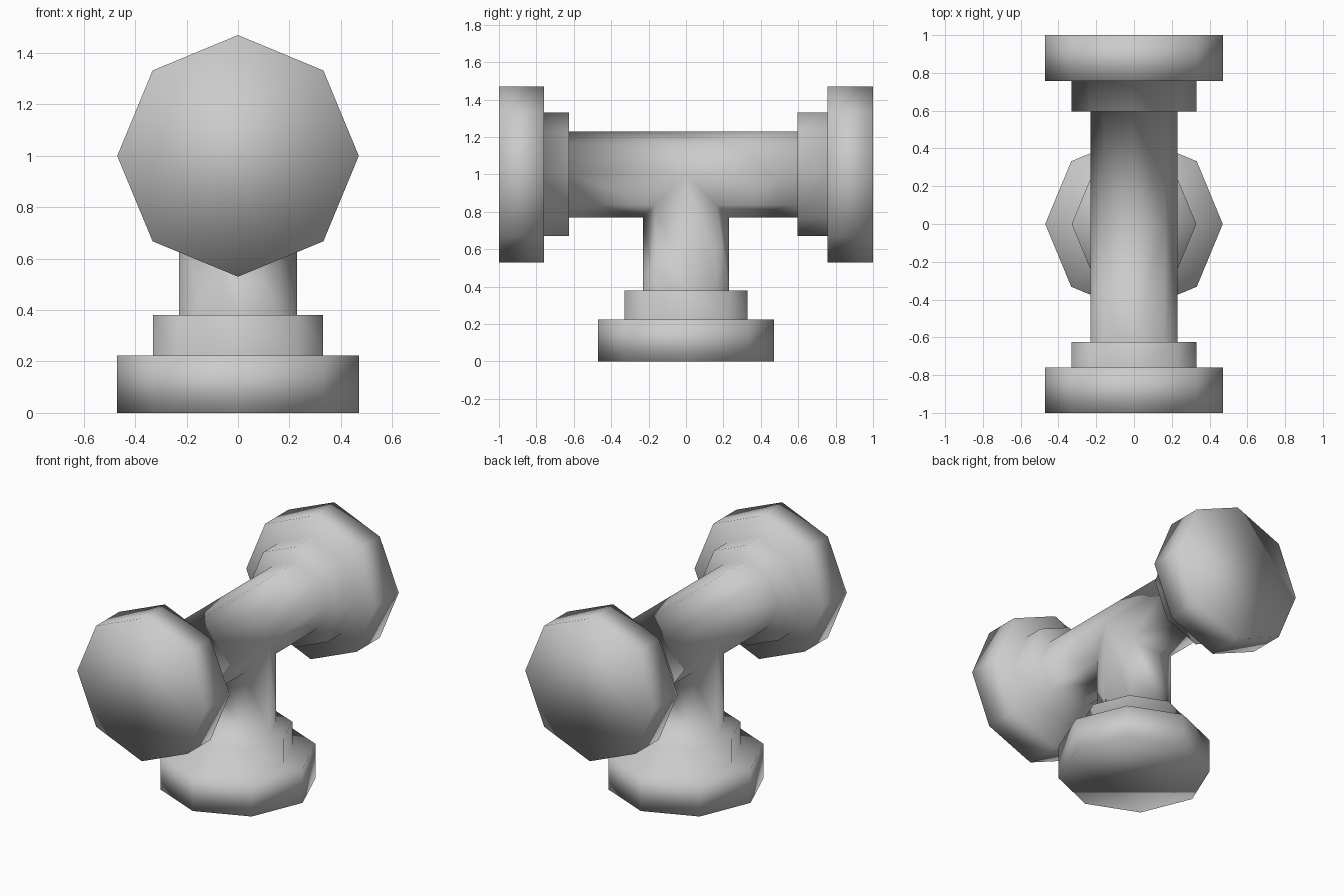
import bpy, bmesh, math
from mathutils import Vector

if "Cube" in bpy.data.objects:
    bpy.data.objects.remove(bpy.data.objects["Cube"])

SIDES = 8
PIPE, COLLAR, FLANGE = 0.23, 0.33, 0.47
CENTRE = Vector((0, 0, 1))      # where the three pipe legs meet
X = Vector((1, 0, 0))

bm = bmesh.new()


def add_leg(axis, side, mitre, collar_at, flange_at):
    """Lathe one pipe leg with a mitred inner end, a collar and a capped flange."""
    def ring(radius, dist):
        verts = []
        for i in range(SIDES):
            a = 2 * math.pi * i / SIDES
            u, v = radius * math.cos(a), radius * math.sin(a)
            d = mitre(v) if dist is None else dist
            verts.append(bm.verts.new(CENTRE + X * u + side * v + axis * d))
        return verts

    profile = [(PIPE, None), (PIPE, collar_at), (COLLAR, collar_at),
               (COLLAR, flange_at), (FLANGE, flange_at), (FLANGE, 1.0)]
    rings = [ring(r, d) for r, d in profile]
    for a, b in zip(rings, rings[1:]):
        for i in range(SIDES):
            j = (i + 1) % SIDES
            bm.faces.new((a[i], a[j], b[j], b[i]))
    bm.faces.new(rings[-1])


Y, Z = Vector((0, 1, 0)), Vector((0, 0, 1))
# horizontal legs: the lower half is cut at 45 degrees to receive the stem
add_leg(-Y, Z, lambda h: max(0, -h), 0.625, 0.76)
add_leg(Y, Z, lambda h: max(0, -h), 0.595, 0.757)
# vertical stem down to the base flange
add_leg(-Z, Y, lambda h: abs(h), 0.62, 0.776)

# weld the mitred joints into one closed skin
bmesh.ops.remove_doubles(bm, verts=bm.verts, dist=0.001)
bmesh.ops.recalc_face_normals(bm, faces=bm.faces)
for f in bm.faces:
    f.smooth = True

mesh = bpy.data.meshes.new("pipe_tee")
bm.to_mesh(mesh)
bm.free()
bpy.context.collection.objects.link(bpy.data.objects.new("pipe_tee", mesh))
